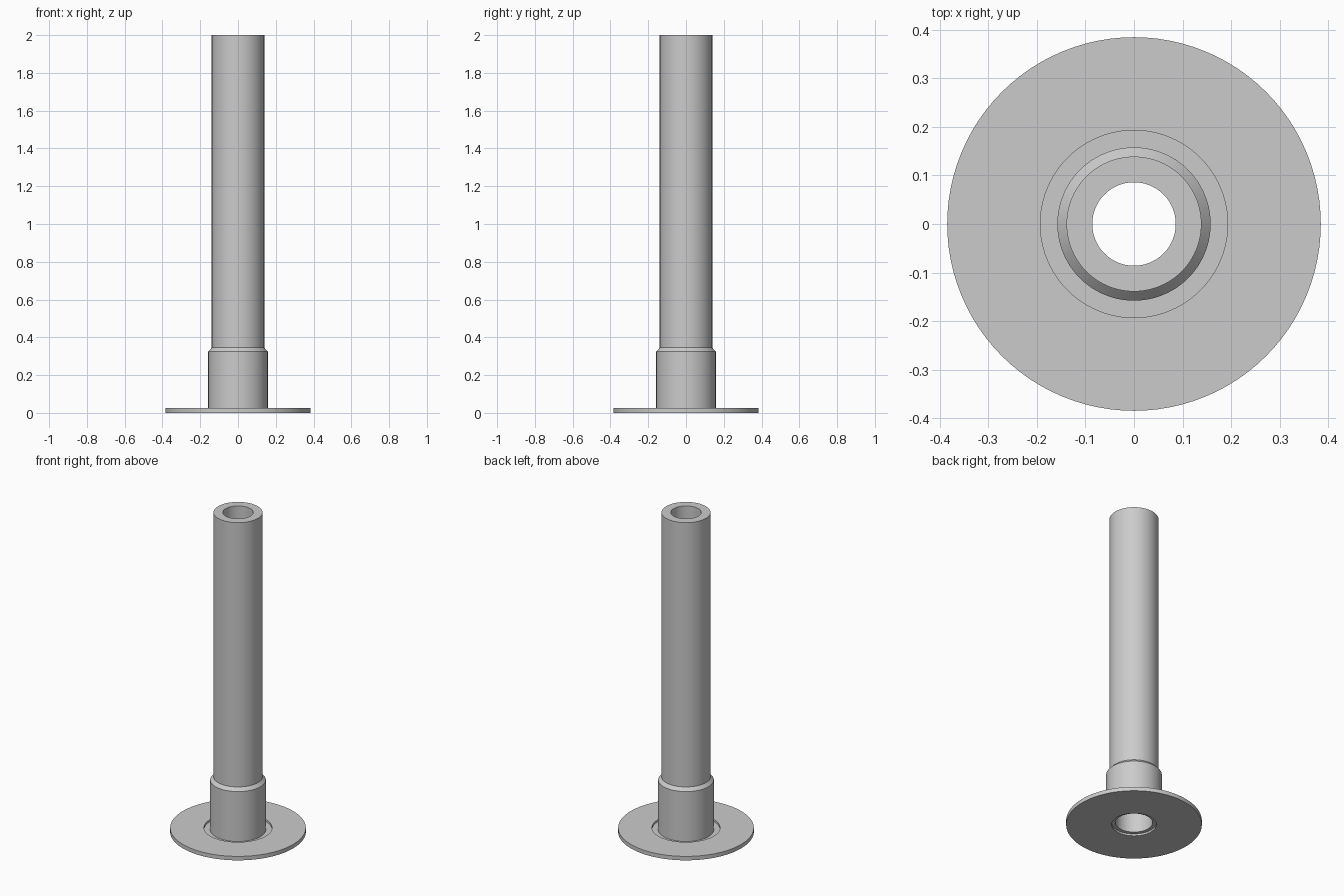
import bpy
import bmesh
import math

cube = bpy.data.objects.get("Cube")
if cube:
    bpy.data.objects.remove(cube)

SEGMENTS = 96

# Single plain grey
grey = bpy.data.materials.new("plain grey")
grey.use_nodes = True
colour = (0.6, 0.6, 0.6, 1)
grey.diffuse_color = colour
grey.node_tree.nodes["Principled BSDF"].inputs["Base Color"].default_value = colour


def lathe(name, profile):
    """Spin a closed (radius, height) outline around z."""
    bm = bmesh.new()
    verts = [bm.verts.new((r, 0, z)) for r, z in profile]
    edges = [bm.edges.new((a, b)) for a, b in zip(verts, verts[1:] + verts[:1])]
    bmesh.ops.spin(bm, geom=verts + edges, cent=(0, 0, 0), axis=(0, 0, 1),
                   angle=math.tau, steps=SEGMENTS, use_merge=True)
    bmesh.ops.remove_doubles(bm, verts=bm.verts[:], dist=0.0001)
    bmesh.ops.recalc_face_normals(bm, faces=bm.faces[:])
    mesh = bpy.data.meshes.new(name)
    bm.to_mesh(mesh)
    bm.free()
    mesh.materials.append(grey)
    obj = bpy.data.objects.new(name, mesh)
    bpy.context.collection.objects.link(obj)
    bpy.ops.object.select_all(action="DESELECT")
    obj.select_set(True)
    bpy.context.view_layer.objects.active = obj
    bpy.ops.object.shade_smooth_by_angle(angle=math.radians(30))
    return obj


# Base disc with a shallow round seat on top and a hole through it
lathe("base_flange", [(0.127, 0), (0.385, 0), (0.385, 0.025),
                      (0.193, 0.025), (0.193, 0.012), (0.127, 0.012)])

# Hollow tube with a thicker, chamfered collar standing in the seat
lathe("tube_with_collar", [(0.105, 0.012), (0.158, 0.012), (0.158, 0.325),
                           (0.139, 0.345), (0.139, 2), (0.086, 2),
                           (0.086, 0.345), (0.105, 0.325)])
